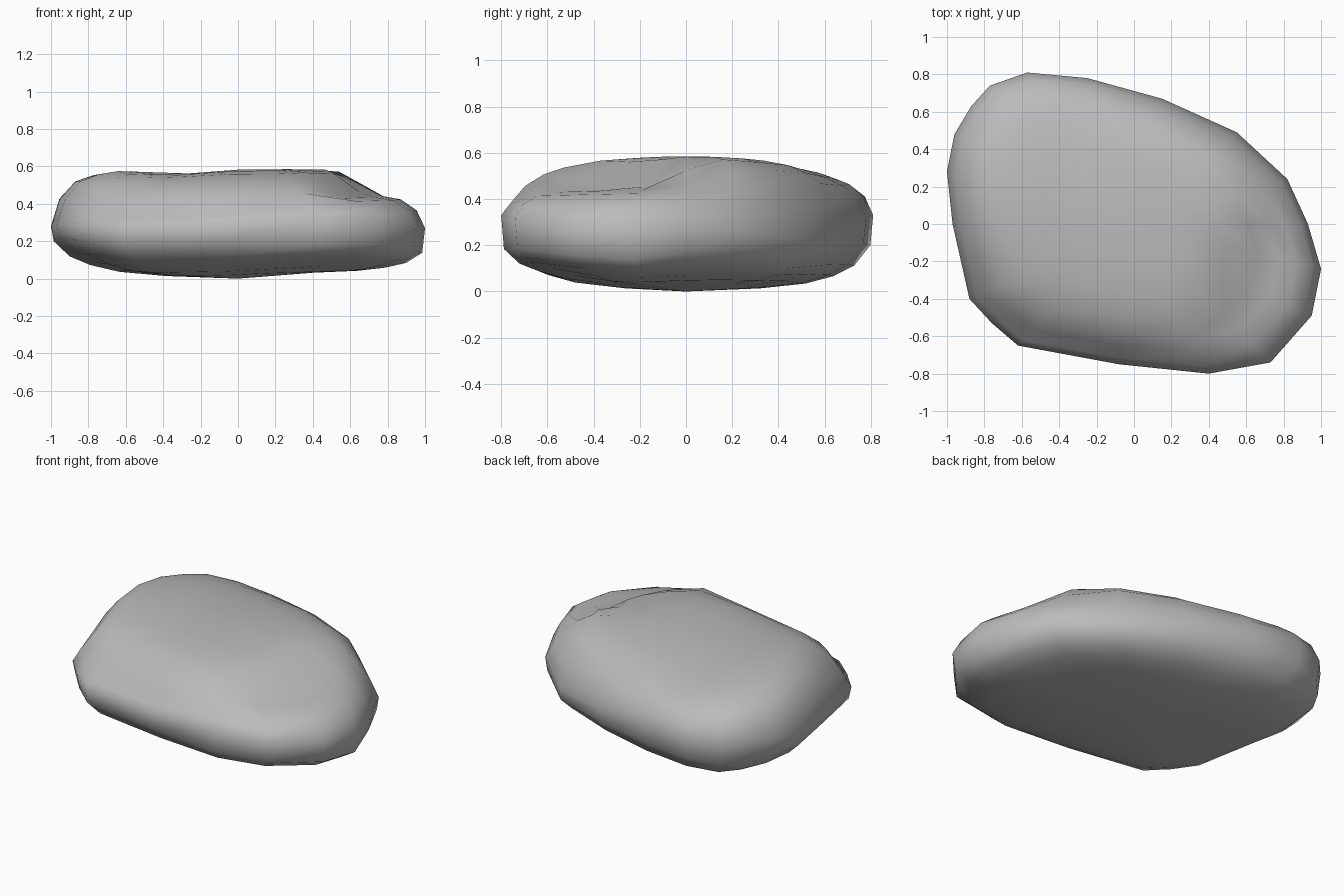
import bpy
import bmesh
import math

cube = bpy.data.objects.get("Cube")
if cube:
    bpy.data.objects.remove(cube, do_unlink=True)

# Plan outline, counter-clockwise: x, y, rim height, softness above, softness below
OUTLINE = [(1, -.24, .27, 1, .6), (.93, 0, .28, 1.2, .8), (.82, .24, .26, 1.4, 1),
           (.55, .49, .23, 1.5, 1), (.15, .67, .28, 1.4, 1), (-.25, .78, .32, 1.1, 1),
           (-.57, .81, .33, .9, .9), (-.77, .74, .33, .8, .75), (-.87, .63, .32, .85, .8),
           (-.96, .48, .3, .9, 1), (-1, .28, .28, 1, 1.2), (-.97, 0, .29, 1.2, 1.4),
           (-.88, -.4, .28, 1.9, 1.3), (-.76, -.53, .28, 2.5, 1.1), (-.62, -.65, .28, 3, 1),
           (-.08, -.75, .3, 2.7, 1), (.4, -.8, .33, 1.5, .6), (.73, -.74, .32, 1, .6),
           (.95, -.49, .28, 1, .6)]
# (plan scale, fraction of the way from the rim to the top or the underside)
UPPER = [(.955, .5), (.87, .81), (.77, .92), (.66, .98), (.5, 1), (.28, 1)]
LOWER = [(.985, .36), (.9, .64), (.79, .79), (.64, .9), (.4, .97)]


def smooth(a, b, v):
    t = min(1, max(0, (v - a) / (b - a)))
    return t * t * (3 - 2 * t)


def top_height(x, y):
    # Crowned plateau dropping to a hollowed shelf with a raised lip on the left front
    lip = smooth(.2, .7, x) * smooth(0, -.4, y)
    crown = .585 - .1 * (y / .8) ** 2 * (1 - .6 * lip)
    crown -= .025 * math.exp(-((x + .33) / .22) ** 2)
    shelf = .12 * smooth(.44, .7, x - .3 * (y + .2))
    hollow = .018 * math.exp(-((x - .62) / .14) ** 2 - ((y + .25) / .25) ** 2)
    return crown - shelf - hollow


def under_height(x, y):
    # Nearly flat underside, raised toward the left front
    return .005 + .022 * smooth(-.2, .3, x) + .04 * smooth(.1, .5, x) * smooth(-.3, -.6, y)


bm = bmesh.new()


def ring(scale, fraction, height, softness):
    verts = []
    for point in OUTLINE:
        x, y, rim = point[0] * scale, point[1] * scale, point[2]
        blend = fraction ** point[softness]
        verts.append(bm.verts.new((x, y, rim + blend * (height(x, y) - rim))))
    return verts


# Stack rings from the underside up to the crown
rings = [ring(s, f, under_height, 4) for s, f in reversed(LOWER)]
rings.append(ring(1, 0, top_height, 3))
rings += [ring(s, f, top_height, 3) for s, f in UPPER]
count = len(OUTLINE)
for low, high in zip(rings, rings[1:]):
    for i in range(count):
        j = (i + 1) % count
        bm.faces.new((low[i], low[j], high[j], high[i]))

# Close both ends with fans
bottom = bm.verts.new((0, 0, 0))
crown = bm.verts.new((0, 0, top_height(0, 0)))
for i in range(count):
    j = (i + 1) % count
    bm.faces.new((bottom, rings[0][j], rings[0][i]))
    bm.faces.new((crown, rings[-1][i], rings[-1][j]))
bmesh.ops.recalc_face_normals(bm, faces=bm.faces[:])
for face in bm.faces:
    face.smooth = True

mesh = bpy.data.meshes.new("stone")
bm.to_mesh(mesh)
bm.free()
stone = bpy.data.objects.new("stone", mesh)
bpy.context.collection.objects.link(stone)

# Single grey finish
grey = bpy.data.materials.new("stone grey")
grey.use_nodes = True
colour = (.5, .5, .5, 1)
grey.diffuse_color = colour
grey.node_tree.nodes["Principled BSDF"].inputs["Base Color"].default_value = colour
mesh.materials.append(grey)
